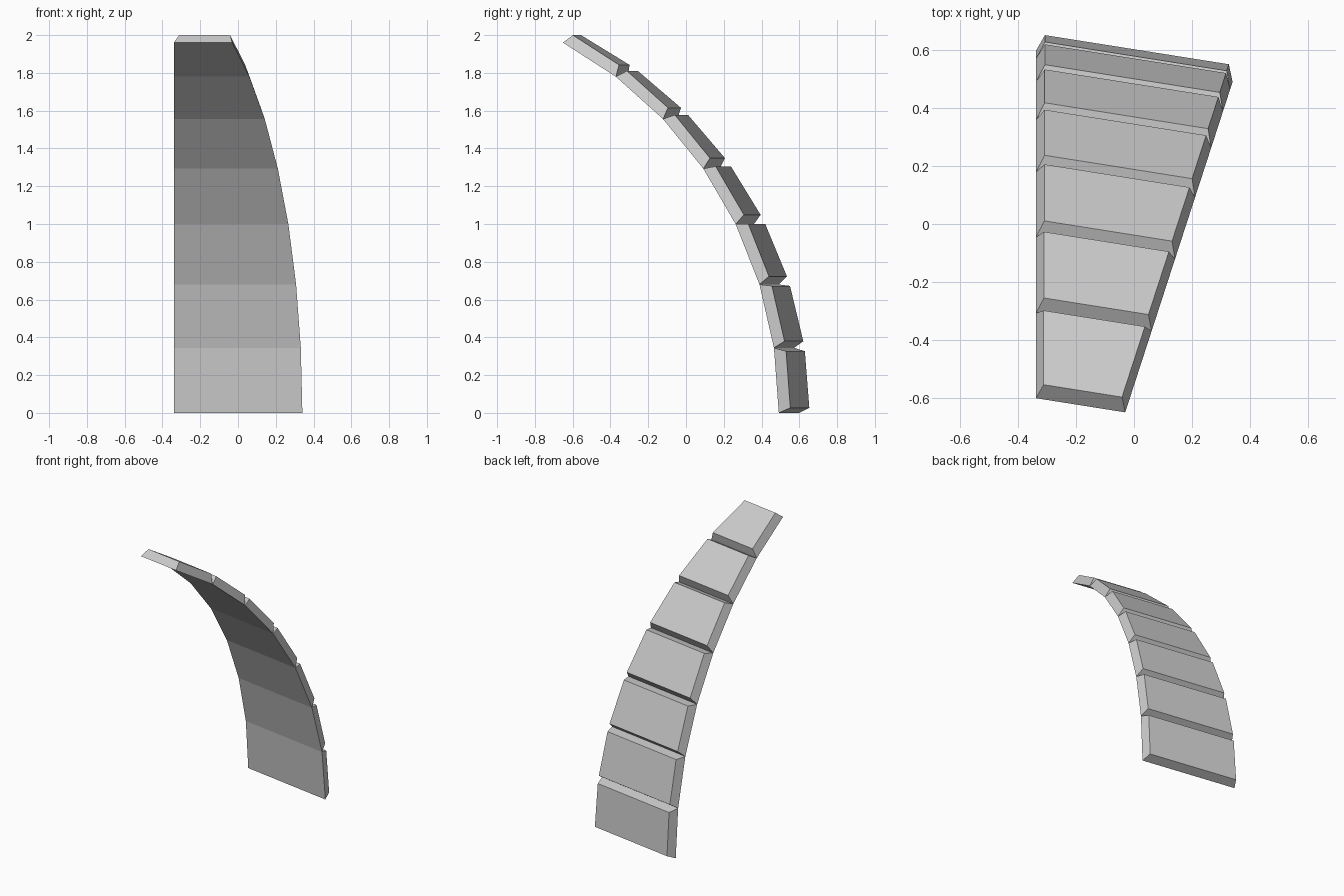
import bpy, bmesh
from math import sin, cos, radians

if "Cube" in bpy.data.objects:
    bpy.data.objects.remove(bpy.data.objects["Cube"])

# Dome slice: one 18 degree wedge, seven rows of 9 degrees
R, WEDGE, STEP, ROWS = 2.2, 18, 9, 7
INSET, DEPTH = 0.022, 0.06
CX, CY = 0.339, 1.601      # offset that centres the slice


def dome_point(azimuth, elevation):
    a, e = radians(azimuth), radians(elevation)
    return (R * cos(e) * sin(a) - CX, R * cos(e) * cos(a) - CY, R * sin(e))


def panel(row):
    lo, hi = row * STEP, (row + 1) * STEP
    bm = bmesh.new()
    base = [bm.verts.new(dome_point(a, e))
            for a, e in ((WEDGE, lo), (0, lo), (0, hi), (WEDGE, hi))]
    face = bm.faces.new(base)
    bm.normal_update()
    # raised, slightly smaller outer face with sloped sides
    bmesh.ops.inset_individual(bm, faces=[face], thickness=INSET,
                               depth=DEPTH, use_even_offset=True)
    # inner face closes the panel
    bm.faces.new(base[::-1])
    bmesh.ops.recalc_face_normals(bm, faces=bm.faces)
    mesh = bpy.data.meshes.new(f"dome_panel_{row + 1}")
    bm.to_mesh(mesh)
    bm.free()
    bpy.context.collection.objects.link(bpy.data.objects.new(mesh.name, mesh))


for r in range(ROWS):
    panel(r)
